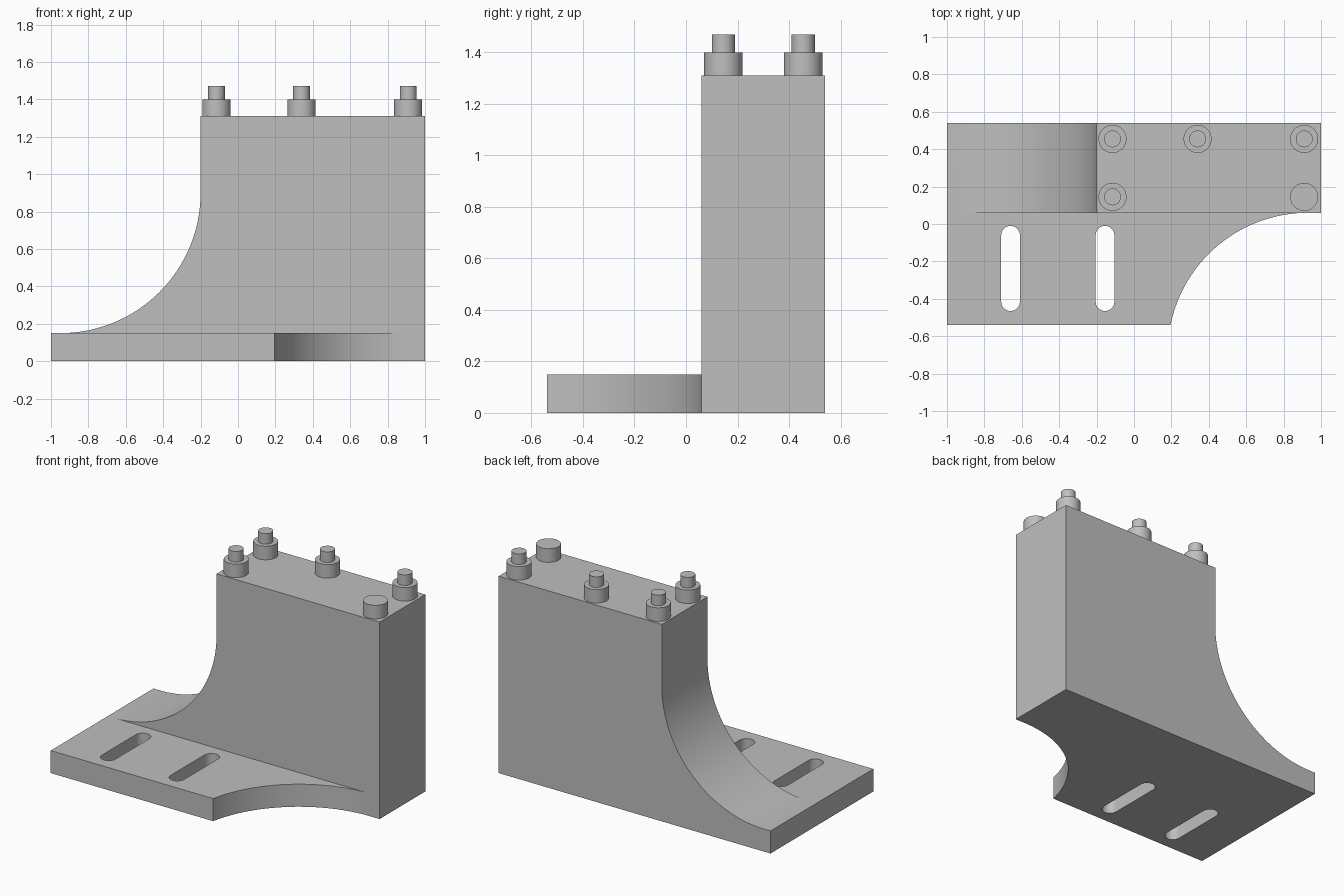
import bpy, bmesh, math
from mathutils import Vector

cube = bpy.data.objects.get("Cube")
if cube:
    bpy.data.objects.remove(cube, do_unlink=True)

grey = bpy.data.materials.new("machined grey")
grey.use_nodes = True
colour = (0.52, 0.52, 0.52, 1)
grey.diffuse_color = colour
grey.node_tree.nodes["Principled BSDF"].inputs["Base Color"].default_value = colour


def arc(cx, cy, r, start, end, steps=32):
    """Points along a circular arc, angles in degrees."""
    angles = [math.radians(start + (end - start) * i / steps) for i in range(steps + 1)]
    return [(cx + r * math.cos(a), cy + r * math.sin(a)) for a in angles]


def prism(name, outline, low, high, upright=False):
    """Extrude an outline along z, or along y when upright."""
    place = (lambda p: (p[0], low, p[1])) if upright else (lambda p: (p[0], p[1], low))
    depth = high - low
    bm = bmesh.new()
    face = bm.faces.new([bm.verts.new(place(p)) for p in outline])
    new = bmesh.ops.extrude_face_region(bm, geom=[face])["geom"]
    move = Vector((0, depth, 0)) if upright else Vector((0, 0, depth))
    bmesh.ops.translate(bm, vec=move, verts=[v for v in new if isinstance(v, bmesh.types.BMVert)])
    bmesh.ops.recalc_face_normals(bm, faces=bm.faces)
    mesh = bpy.data.meshes.new(name)
    bm.to_mesh(mesh)
    bm.free()
    mesh.materials.append(grey)
    obj = bpy.data.objects.new(name, mesh)
    bpy.context.collection.objects.link(obj)
    return obj


def combine(obj, tool, operation):
    """Apply a boolean and discard its tool."""
    mod = obj.modifiers.new("combine", "BOOLEAN")
    mod.operation = operation
    mod.solver = "EXACT"
    mod.object = tool
    bpy.context.view_layer.update()
    result = bpy.data.meshes.new_from_object(obj.evaluated_get(bpy.context.evaluated_depsgraph_get()))
    obj.modifiers.clear()
    obj.data = result
    bpy.data.objects.remove(tool, do_unlink=True)


def smooth(obj):
    bpy.ops.object.select_all(action="DESELECT")
    obj.select_set(True)
    bpy.context.view_layer.objects.active = obj
    bpy.ops.object.shade_smooth_by_angle(angle=math.radians(30))


BACK, FRONT, WALL_FRONT, WALL_TOP, PLATE_TOP = 0.54, -0.54, 0.06, 1.31, 0.15

# Upright wall with a sweeping concave flank on its right
wall_outline = [(-1, 0), (1, 0), (1, WALL_TOP), (-0.2, WALL_TOP)]
wall_outline += arc(-0.95, 0.9, 0.75, 0, -90) + [(-1, PLATE_TOP)]
bracket = prism("bracket", wall_outline, WALL_FRONT, BACK, upright=True)

# Foot plate with a scooped front left corner
scoop = arc(0.93, -0.69, 0.75, 168.5, 90)
plate_outline = [(-1, WALL_FRONT), (-1, FRONT)] + scoop + [(1, WALL_FRONT)]
plate_outline[2] = (plate_outline[2][0], FRONT)
plate = prism("foot_plate", plate_outline, 0, PLATE_TOP)

# Adjustment slots through the plate
for x in (-0.66, -0.155):
    slot = arc(x, -0.06, 0.05, 0, 180, 16) + arc(x, -0.415, 0.05, 180, 360, 16)
    combine(plate, prism("slot_cutter", slot, -0.1, 0.3), "DIFFERENCE")
combine(bracket, plate, "UNION")
smooth(bracket)


# Stepped pins on the top, the front left one without its tip
def cylinder(name, x, y, radius, low, high):
    bpy.ops.mesh.primitive_cylinder_add(vertices=40, radius=radius, depth=high - low,
                                        location=(x, y, (low + high) / 2))
    obj = bpy.context.object
    obj.name = name
    obj.data.materials.append(grey)
    smooth(obj)


BACK_ROW, FRONT_ROW = 0.455, 0.145
pins = [("back_right", -0.115, BACK_ROW, True), ("back_middle", 0.34, BACK_ROW, True),
        ("back_left", 0.91, BACK_ROW, True), ("front_right", -0.115, FRONT_ROW, True),
        ("front_left", 0.91, FRONT_ROW, False)]
for label, x, y, has_tip in pins:
    cylinder(label + "_pin_collar", x, y, 0.075, WALL_TOP, 1.4)
    if has_tip:
        cylinder(label + "_pin_tip", x, y, 0.045, 1.4, 1.47)
